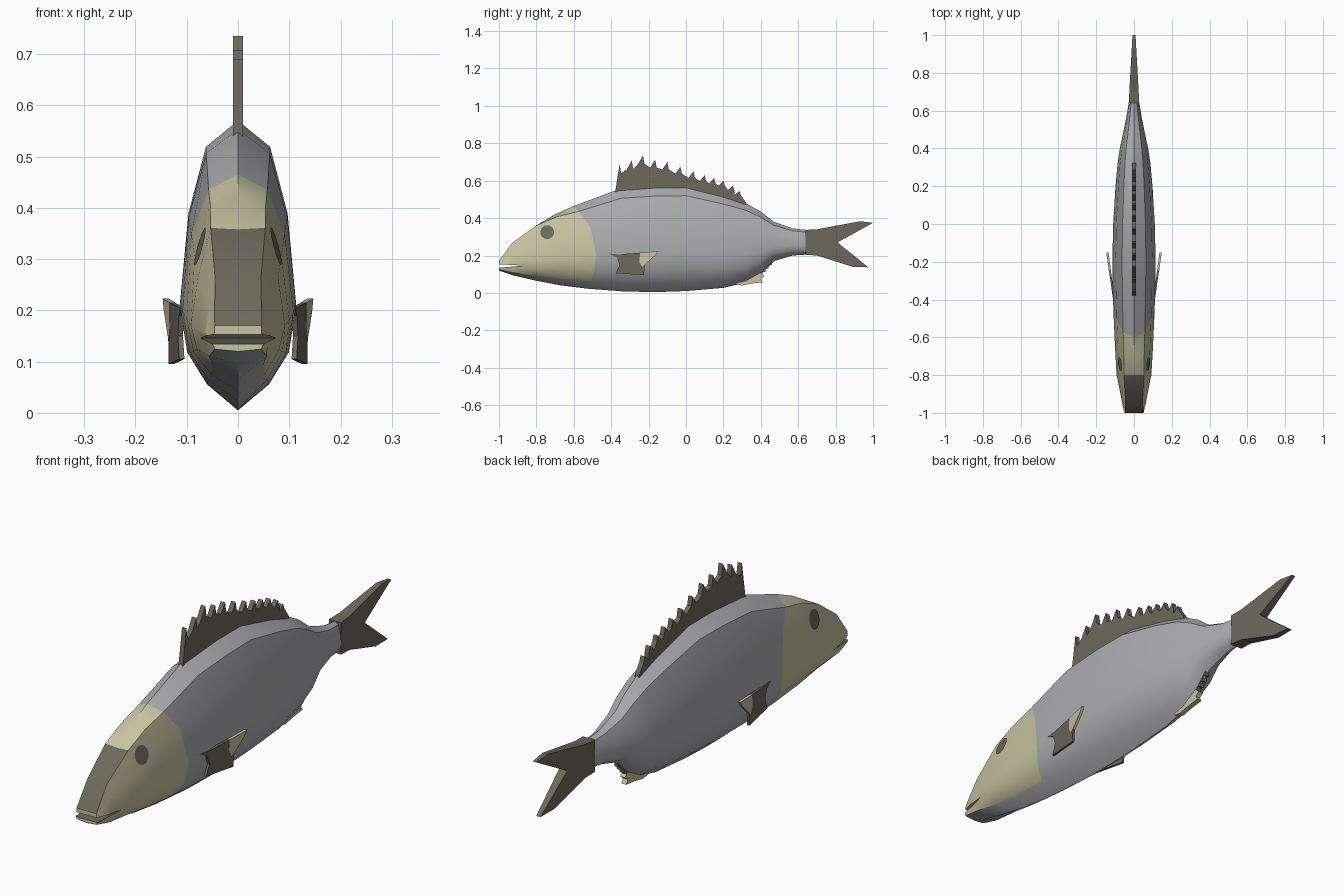
import bpy, bmesh, math
from mathutils import Vector
from mathutils.bvhtree import BVHTree

if "Cube" in bpy.data.objects:
    bpy.data.objects.remove(bpy.data.objects["Cube"])


def material(name, rgb):
    m = bpy.data.materials.new(name)
    m.diffuse_color = (*rgb, 1)
    m.use_nodes = True
    m.node_tree.nodes["Principled BSDF"].inputs["Base Color"].default_value = m.diffuse_color
    return m


GREY = material("silver grey", (0.42, 0.42, 0.44))
KHAKI = material("pale khaki", (0.58, 0.56, 0.36))
BROWN = material("dark olive brown", (0.15, 0.14, 0.105))
MATS = [GREY, KHAKI, BROWN]


def make_object(name, verts, faces, mats, angle=None):
    me = bpy.data.meshes.new(name)
    me.from_pydata(verts, [], faces)
    bm = bmesh.new()
    bm.from_mesh(me)
    bmesh.ops.recalc_face_normals(bm, faces=bm.faces[:])
    bm.to_mesh(me)
    bm.free()
    for m in mats:
        me.materials.append(m)
    ob = bpy.data.objects.new(name, me)
    bpy.context.collection.objects.link(ob)
    if angle:
        smooth(ob, angle)
    return ob


def smooth(ob, angle):
    bpy.ops.object.select_all(action='DESELECT')
    ob.select_set(True)
    bpy.context.view_layer.objects.active = ob
    bpy.ops.object.shade_smooth_by_angle(angle=math.radians(angle))


def plate(name, outline, mat, half, centre=lambda y, z: 0.0):
    """Prism from a (y, z) outline; half(y) and centre(y, z) give thickness and offset in x."""
    n = len(outline)
    verts = [(centre(y, z) + s * half(y), y, z) for s in (-1, 1) for y, z in outline]
    faces = [tuple(range(n)), tuple(range(n, 2 * n))]
    faces += [(i, (i + 1) % n, (i + 1) % n + n, i + n) for i in range(n)]
    return make_object(name, verts, faces, [mat])


# Body profile: y, bottom z, top z, half width
PROFILE = [(-1.0, .12, .17, .054), (-.93, .095, .265, .066), (-.8, .065, .358, .092),
           (-.7, .045, .42, .098), (-.6, .03, .465, .103), (-.4, .01, .55, .112), (-.2, .003, .57, .115),
           (0, .01, .57, .11), (.2, .027, .52, .098), (.32, .055, .48, .087), (.4, .1, .435, .075),
           (.47, .17, .38, .06), (.57, .2, .345, .04), (.66, .206, .335, .025)]


def profile(y):
    for a, b in zip(PROFILE, PROFILE[1:]):
        if y <= b[0]:
            t = max(0, (y - a[0]) / (b[0] - a[0]))
            return [p + (q - p) * t for p, q in zip(a[1:], b[1:])]
    return PROFILE[-1][1:]


# Cross-section: width fraction, height fraction, from back to belly
SECTION = [(0, 1), (.55, .91), (.85, .68), (1, .36), (.87, .2), (.53, .09), (0, 0)]
RINGS = [(-1, 0), (-.93, 0), (-.8, 0), (-.66, .04), (-.48, .12), (-.3, .06), (-.15, 0), (0, 0),
         (.2, 0), (.32, 0), (.4, 0), (.47, 0), (.57, 0), (.66, 0)]
GILL = 4
verts, faces, slots = [], [], []
for y0, bow in RINGS:
    for side, pts in ((1, SECTION), (-1, SECTION[-2:0:-1])):
        for wx, t in pts:
            y = y0 - bow * min(1, ((t - .38) / .6) ** 2)
            zb, zt, w = profile(y)
            flat = min(1, max(0, (-.6 - y) / .2))       # flat forehead
            if abs(t - .91) < .001:
                t += .1 * flat
            if t < .5 and y < -.9:                       # blunt chin
                wx = 0 if wx == 0 else max(wx, .85)
            if y < -.75 and abs(wx - .55) < .001 and y > -.85:
                wx = .58
            elif y < -.9 and t > .95 and wx:
                wx = .85 if y < -.97 else .68
            verts.append((side * wx * w, y, zb + (zt - zb) * t))
N = 12
for r in range(len(RINGS) - 1):
    for k in range(N):
        a, b = r * N + k, r * N + (k + 1) % N
        faces.append((a, b, b + N, a + N))
        slot = 1 if r < GILL else 0
        if k in (5, 6):
            slot = 0                                     # grey throat
        if k in (0, 11) and r < 2:
            slot = 2                                     # dark snout
        slots.append(slot)
faces += [tuple(range(N)), tuple(range(len(verts) - N, len(verts)))]
slots += [1, 2]
body = make_object("body", verts, faces, MATS)
body.data.polygons.foreach_set("material_index", slots)

# Mouth: wedge cut into the front of the head
wedge = [(-1.05, .156), (-.87, .146), (-1.05, .13)]
cutter = plate("mouth_cutter", wedge, GREY, lambda y: .2)
cutter.data.materials.clear()
for m in MATS:
    cutter.data.materials.append(m)
for p in cutter.data.polygons:
    p.material_index = 2 if p.normal.z < 0 else 1
cutter.hide_render = True
mod = body.modifiers.new("mouth", 'BOOLEAN')
mod.operation, mod.solver, mod.object = 'DIFFERENCE', 'EXACT', cutter
bpy.context.view_layer.objects.active = body
bpy.ops.object.modifier_apply(modifier="mouth")
bpy.data.objects.remove(cutter)
smooth(body, 32)

# Eyes: thin discs laid on the head surface
bm = bmesh.new()
bm.from_mesh(body.data)
tree = BVHTree.FromBMesh(bm)
bm.free()
for side, label in ((1, "right"), (-1, "left")):
    ring = [(-.742, .325)] + [(-.742 + .037 * math.cos(i * math.tau / 16),
                               .325 + .037 * math.sin(i * math.tau / 16)) for i in range(16)]
    ev = []
    for y, z in ring:
        hit = tree.ray_cast(Vector((side, y, z)), Vector((-side, 0, 0)))[0]
        x = hit.x if hit else side * .07
        ev.append((x + side * .004, y, z))
    ef = [(0, i, i % 16 + 1) if side > 0 else (0, i % 16 + 1, i) for i in range(1, 17)]
    me = bpy.data.meshes.new(label + "_eye")
    me.from_pydata(ev, [], ef)
    me.materials.append(BROWN)
    bpy.context.collection.objects.link(bpy.data.objects.new(label + "_eye", me))

# Tail fin, tapering to the rear
tail = [(.64, .337), (.7, .34), (.93, .383), (1.0, .375), (.81, .27), (.975, .137), (.89, .14), (.7, .2), (.64, .204)]
plate("tail_fin", tail, BROWN, lambda y: .028 - .055 * (y - .64))

# Dorsal fin with a row of spines
TIPS = [(-.355, .69), (-.29, .708), (-.23, .735), (-.165, .712), (-.1, .7), (-.03, .675), (.04, .65),
        (.1, .63), (.15, .615), (.2, .6), (.25, .575), (.285, .545)]
dorsal = [(-.38, .53)]
for i, (y, z) in enumerate(TIPS):
    h = .05 - .0025 * i
    if i:
        dorsal.append((y - .026, z - h))
    dorsal += [(y, z), (y + .008, z - h)]
dorsal += [(.32, .485), (.33, .45), (.1, .5)]
plate("dorsal_fin", dorsal, BROWN, lambda y: .01)

# Anal fin: pale front web and dark ragged rear
plate("anal_fin_web", [(.25, .06), (.27, .045), (.3, .04), (.35, .05), (.41, .057), (.4, .075), (.42, .09), (.38, .12)],
      KHAKI, lambda y: .011)
ragged = [(.33, .09)]
for i in range(5):
    y, z = .39 + .017 * i, .075 + .018 * i
    ragged += [(y, z), (y + .002, z + .022)]
plate("anal_fin_spines", ragged + [(.47, .18), (.4, .15)], BROWN, lambda y: .01)

# Pectoral fins, flaring outward to the rear
for side, label in ((1, "right"), (-1, "left")):
    flare = lambda y, z, s=side: s * (.141 + .14 * (y + .15))
    plate(label + "_pectoral_fin", [(-.415, .21), (-.36, .206), (-.245, .215), (-.235, .155), (-.22, .15),
          (-.225, .095), (-.375, .105), (-.355, .15), (-.37, .19)], BROWN, lambda y: .005, flare)
    plate(label + "_pectoral_tip", [(-.245, .215), (-.15, .223), (-.165, .2), (-.22, .15), (-.235, .14),
          (-.25, .165)], KHAKI, lambda y: .006, flare)
